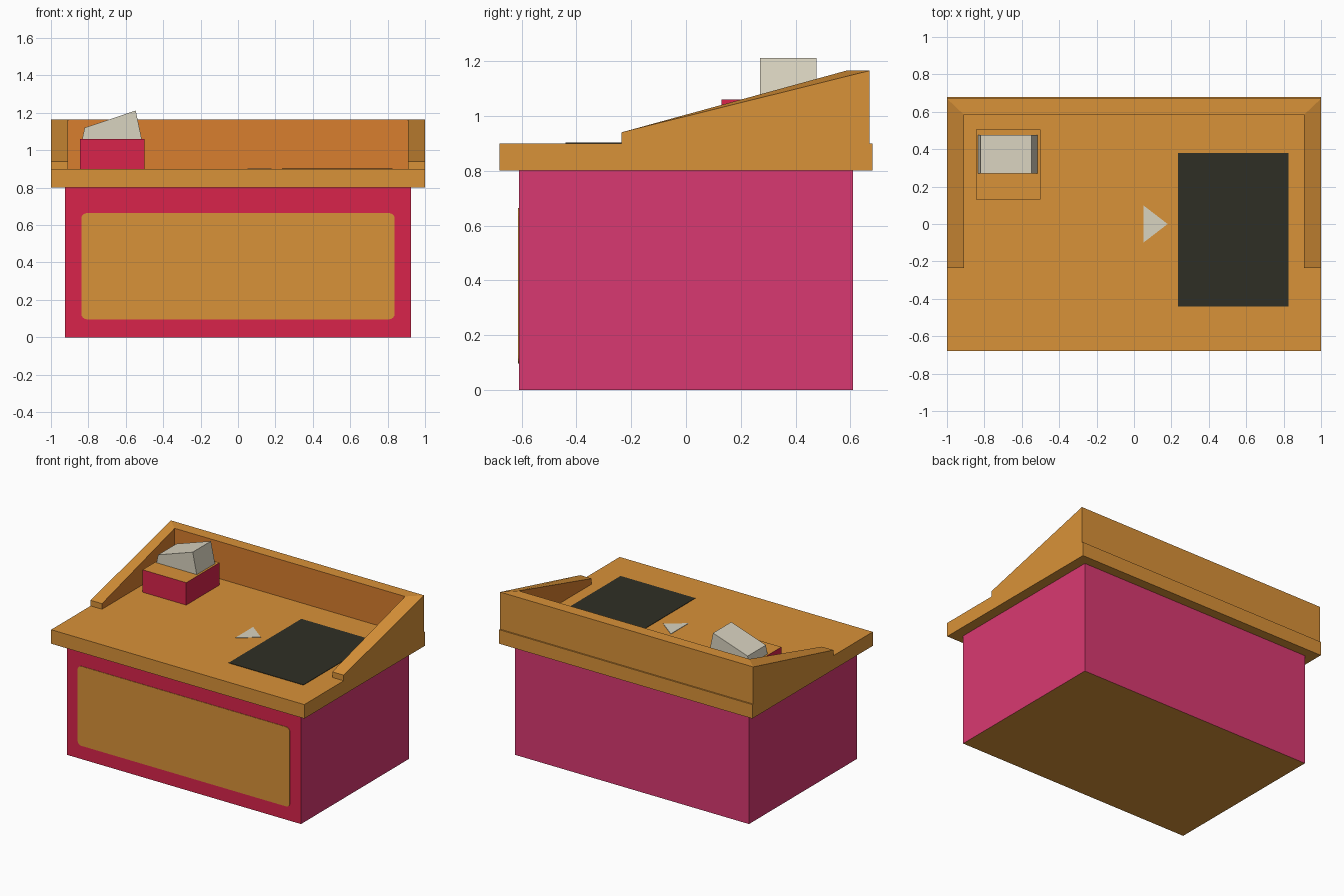
import bpy, bmesh, math

if "Cube" in bpy.data.objects:
    bpy.data.objects.remove(bpy.data.objects["Cube"])


def material(name, rgb):
    m = bpy.data.materials.new(name)
    lin = [((c / 255 + 0.055) / 1.055) ** 2.4 for c in rgb]
    m.diffuse_color = (*lin, 1)
    m.use_nodes = True
    m.node_tree.nodes["Principled BSDF"].inputs["Base Color"].default_value = m.diffuse_color
    return m


ORANGE = material("orange wood", (217, 146, 56))
INNER = material("deep orange", (216, 126, 46))
RED = material("red", (217, 36, 75))
PINK = material("pink", (217, 57, 113))
GREY = material("warm grey", (217, 211, 192))
DARK = material("dark mat", (47, 47, 37))


def finish(name, bm, mats, rule=None):
    bmesh.ops.recalc_face_normals(bm, faces=bm.faces)
    if rule:
        for f in bm.faces:
            f.material_index = rule(f)
    me = bpy.data.meshes.new(name)
    bm.to_mesh(me)
    bm.free()
    for m in mats:
        me.materials.append(m)
    ob = bpy.data.objects.new(name, me)
    bpy.context.collection.objects.link(ob)
    return ob


def box(name, lo, hi, mats, rule=None):
    bm = bmesh.new()
    bmesh.ops.create_cube(bm, size=1)
    for v in bm.verts:
        v.co = [(a + b) / 2 + c * (b - a) for a, b, c in zip(lo, hi, v.co)]
    return finish(name, bm, mats, rule)


def prism(name, points, depth, mats):
    """Extrude a flat outline of 3D points along the depth vector."""
    bm = bmesh.new()
    face = bm.faces.new([bm.verts.new(p) for p in points])
    ext = bmesh.ops.extrude_face_region(bm, geom=[face], use_keep_orig=True)
    verts = [g for g in ext["geom"] if isinstance(g, bmesh.types.BMVert)]
    bmesh.ops.translate(bm, verts=verts, vec=depth)
    return finish(name, bm, mats)


# Desk body: red front, orange underside, pink elsewhere
box("desk_body", (-0.925, -0.61, 0), (0.925, 0.61, 0.8), [PINK, RED, ORANGE],
    lambda f: 1 if f.normal.y < -0.5 else 2 if abs(f.normal.z) > 0.5 else 0)

# Rounded front panel
r = 0.03
outline = []
for i, (cx, cz) in enumerate([(0.838 - r, 0.664 - r), (-0.838 + r, 0.664 - r),
                              (-0.838 + r, 0.096 + r), (0.838 - r, 0.096 + r)]):
    for k in range(5):
        a = math.radians(90 * i + 22.5 * k)
        outline.append((cx + r * math.cos(a), -0.608, cz + r * math.sin(a)))
prism("front_panel", outline, (0, -0.005, 0), [ORANGE])

# Desk top
box("desk_top", (-1, -0.68, 0.8), (1, 0.68, 0.9), [ORANGE])

# U-shaped rim with sloping sides
stations = [((1, -0.235), (0.91, -0.235), 0.94), ((1, 0.67), (0.91, 0.585), 1.165)]
stations += [((-o[0], o[1]), (-i[0], i[1]), z) for o, i, z in reversed(stations)]
bm = bmesh.new()
rings = [[bm.verts.new(p) for p in ((*o, 0.9), (*o, z), (*i, z), (*i, 0.9))]
         for o, i, z in stations]
inner_faces = []
for a, b in zip(rings, rings[1:]):
    for k in range(4):
        n = (k + 1) % 4
        f = bm.faces.new((a[k], a[n], b[n], b[k]))
        if k == 2:
            inner_faces.append(f)
bm.faces.new(rings[0])
bm.faces.new(rings[-1])
finish("desk_rim", bm, [ORANGE, INNER], lambda f: 1 if f in inner_faces else 0)

# Desk mat and pointer triangle
box("desk_mat", (0.235, -0.44, 0.898), (0.825, 0.38, 0.903), [DARK])
prism("pointer", [(0.05, -0.1, 0.898), (0.18, 0, 0.898), (0.05, 0.1, 0.898)],
      (0, 0, 0.005), [GREY])

# Small red box with an orange top
box("small_box", (-0.845, 0.13, 0.9), (-0.5, 0.505, 1.06), [RED, ORANGE],
    lambda f: 1 if abs(f.normal.z) > 0.5 else 0)

# Tilted grey block on the box
prism("grey_block", [(-0.833, 0.27, 1.06), (-0.515, 0.27, 1.06),
                     (-0.547, 0.27, 1.212), (-0.82, 0.27, 1.12)],
      (0, 0.206, 0), [GREY])
